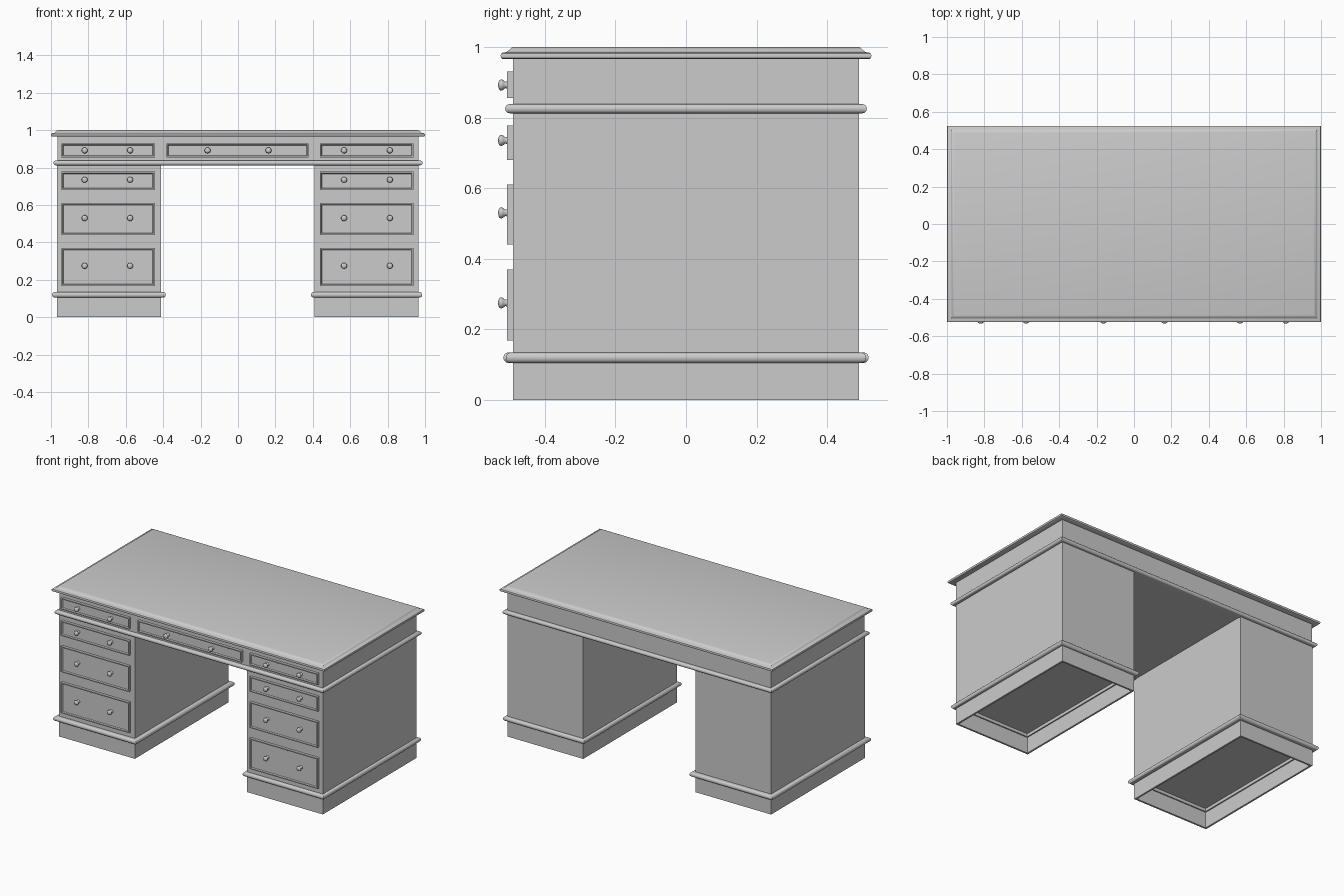
import bpy, bmesh, math
from mathutils import Matrix

if "Cube" in bpy.data.objects:
    bpy.data.objects.remove(bpy.data.objects["Cube"])


def finish(name, bm, smooth=None):
    bmesh.ops.recalc_face_normals(bm, faces=bm.faces)
    me = bpy.data.meshes.new(name)
    bm.to_mesh(me)
    bm.free()
    ob = bpy.data.objects.new(name, me)
    bpy.context.collection.objects.link(ob)
    if smooth:
        bpy.ops.object.select_all(action='DESELECT')
        ob.select_set(True)
        bpy.context.view_layer.objects.active = ob
        bpy.ops.object.shade_smooth_by_angle(angle=math.radians(smooth))
    return ob


def loft(name, rect, profile, closed=False, smooth=None):
    """Sweep an (outward offset, z) profile around a rectangle with mitred corners."""
    x0, x1, y0, y1 = rect
    bm = bmesh.new()
    rings = []
    for o, z in profile:
        pts = [(x0 - o, y0 - o), (x1 + o, y0 - o), (x1 + o, y1 + o), (x0 - o, y1 + o)]
        rings.append([bm.verts.new((x, y, z)) for x, y in pts])
    pairs = list(zip(rings, rings[1:]))
    if closed:
        pairs.append((rings[-1], rings[0]))
    else:
        bm.faces.new(rings[0])
        bm.faces.new(rings[-1])
    for a, b in pairs:
        for i in range(4):
            j = (i + 1) % 4
            bm.faces.new((a[i], a[j], b[j], b[i]))
    return finish(name, bm, smooth)


def half_round(z0, z1, out, inner, n=8):
    """Rounded moulding section with a flat shoulder reaching inside the body."""
    r = (z1 - z0) / 2
    zc = (z0 + z1) / 2
    arc = [(out - r + r * math.cos(t), zc + r * math.sin(t))
           for t in [-math.pi / 2 + math.pi * i / n for i in range(n + 1)]]
    return [(-inner, z0)] + arc + [(-inner, z1)]


def drawer_front(name, x0, x1, z0, z1):
    """Drawer front with a fine raised bead around a slightly sunk panel."""
    bm = bmesh.new()
    rings = []
    for inset, y in [(0, -0.485), (0, -0.507), (0.007, -0.507), (0.011, -0.500)]:
        rings.append([bm.verts.new(p) for p in (
            (x0 + inset, y, z0 + inset), (x1 - inset, y, z0 + inset),
            (x1 - inset, y, z1 - inset), (x0 + inset, y, z1 - inset))])
    bm.faces.new(rings[0])
    bm.faces.new(rings[-1])
    for a, b in zip(rings, rings[1:]):
        for i in range(4):
            j = (i + 1) % 4
            bm.faces.new((a[i], a[j], b[j], b[i]))
    finish(name, bm)


def knob(name, x, z):
    """Turned knob: lathe profile of (radius, y)."""
    prof = [(0.012, -0.498), (0.010, -0.506), (0.009, -0.512), (0.014, -0.518),
            (0.016, -0.523), (0.014, -0.528), (0.008, -0.531), (0, -0.532)]
    bm = bmesh.new()
    vs = [bm.verts.new((x + r, y, z)) for r, y in prof]
    es = [bm.edges.new(p) for p in zip(vs, vs[1:])]
    bmesh.ops.spin(bm, geom=vs + es, cent=(x, 0, z), axis=(0, 1, 0),
                   angle=2 * math.pi, steps=16)
    bmesh.ops.remove_doubles(bm, verts=bm.verts, dist=0.0001)
    finish(name, bm, 50)


body = (-0.965, 0.965, -0.49, 0.49)

# Desktop with rounded lip and raised centre
loft("desktop", body, [(0, 0.965), (0.028, 0.965), (0.033, 0.968), (0.035, 0.975),
                       (0.033, 0.981), (0.028, 0.984), (0.018, 0.985),
                       (0.012, 0.990), (0.004, 0.998), (-0.003, 1.0)], smooth=40)

# Upper drawer case and the waist moulding under it
loft("upper_case", body, [(0, 0.815), (0, 0.968)])
loft("waist_moulding", body, half_round(0.812, 0.838, 0.022, 0.02), True, 40)

rows = [(0.680, 0.778, 0.735), (0.440, 0.610, 0.530), (0.168, 0.370, 0.275)]
top_row = (0.855, 0.930, 0.892)

for side, x0, x1 in (("left", -0.967, -0.413), ("right", 0.410, 0.965)):
    rect = (x0, x1, -0.49, 0.49)
    # Pedestal, open plinth frame and base moulding
    loft(side + "_pedestal", rect, [(0, 0.125), (0, 0.818)])
    loft(side + "_plinth", rect, [(0, 0), (0, 0.125), (-0.012, 0.125), (-0.012, 0)], True)
    loft(side + "_base_moulding", rect, half_round(0.105, 0.135, 0.027 if side == "left" else 0.02, 0.02), True, 40)
    # Drawers: one in the upper case and three in the pedestal
    d0, d1 = (-0.945, -0.445) if side == "left" else (0.438, 0.938)
    knobs = (-0.820, -0.577) if side == "left" else (0.567, 0.812)
    for i, (z0, z1, zk) in enumerate([top_row] + rows):
        drawer_front(f"{side}_drawer_{i + 1}", d0, d1, z0, z1)
        for k, xk in enumerate(knobs):
            knob(f"{side}_knob_{i + 1}_{k + 1}", xk, zk)

# Wide centre drawer above the knee space
drawer_front("centre_drawer", -0.383, 0.378, *top_row[:2])
for k, xk in enumerate((-0.163, 0.163)):
    knob(f"centre_knob_{k + 1}", xk, top_row[2])
